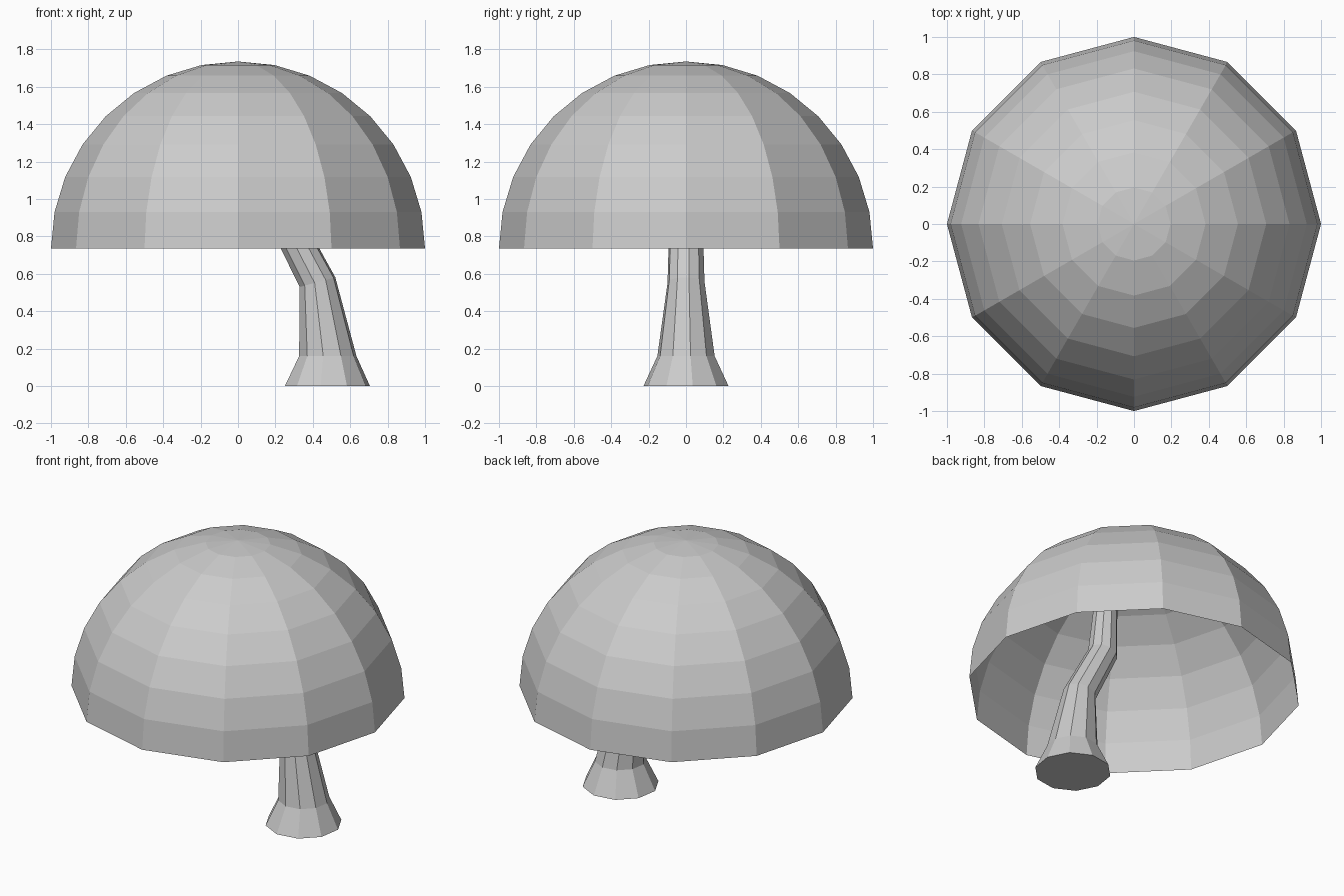
import bpy, bmesh
from math import sin, cos, pi, radians

if "Cube" in bpy.data.objects:
    bpy.data.objects.remove(bpy.data.objects["Cube"])


def loft(name, rings, sides, start=0.0, cap_ends=False, apex=None):
    """Skin rings (centre x, centre z, radius, tilt in degrees) from bottom to top."""
    bm = bmesh.new()
    loops = []
    for cx, cz, r, tilt in rings:
        t = radians(tilt)
        loop = []
        for k in range(sides):
            a = start + 2 * pi * k / sides
            u = r * cos(a)
            loop.append(bm.verts.new((cx + u * cos(t), r * sin(a), cz + u * sin(t))))
        loops.append(loop)
    for low, high in zip(loops, loops[1:]):
        for k in range(sides):
            n = (k + 1) % sides
            bm.faces.new((low[k], low[n], high[n], high[k]))
    if apex is not None:
        tip = bm.verts.new((0, 0, apex))
        for k in range(sides):
            bm.faces.new((loops[-1][k], loops[-1][(k + 1) % sides], tip))
    if cap_ends:
        bm.faces.new(loops[0][::-1])
        bm.faces.new(loops[-1])
    mesh = bpy.data.meshes.new(name)
    bm.to_mesh(mesh)
    bm.free()
    obj = bpy.data.objects.new(name, mesh)
    bpy.context.collection.objects.link(obj)
    return obj


# Dome: open 12-sided hemisphere shell
RIM = 0.735
steps = 8
dome_rings = [(0, RIM + sin(pi / 2 * i / steps), cos(pi / 2 * i / steps), 0)
              for i in range(steps)]
loft("mushroom_cap", dome_rings, 12, apex=RIM + 1)

# Bent stem: flared foot, leaning middle, then upright to the inside of the dome
stem_rings = [
    (0.478, 0.00, 0.230, 0),
    (0.480, 0.16, 0.155, 0),
    (0.425, 0.555, 0.100, 15),
    (0.245, 0.90, 0.090, 15),
    (0.190, 1.66, 0.050, 3),
]
loft("stem", stem_rings, 10, start=radians(9), cap_ends=True)
